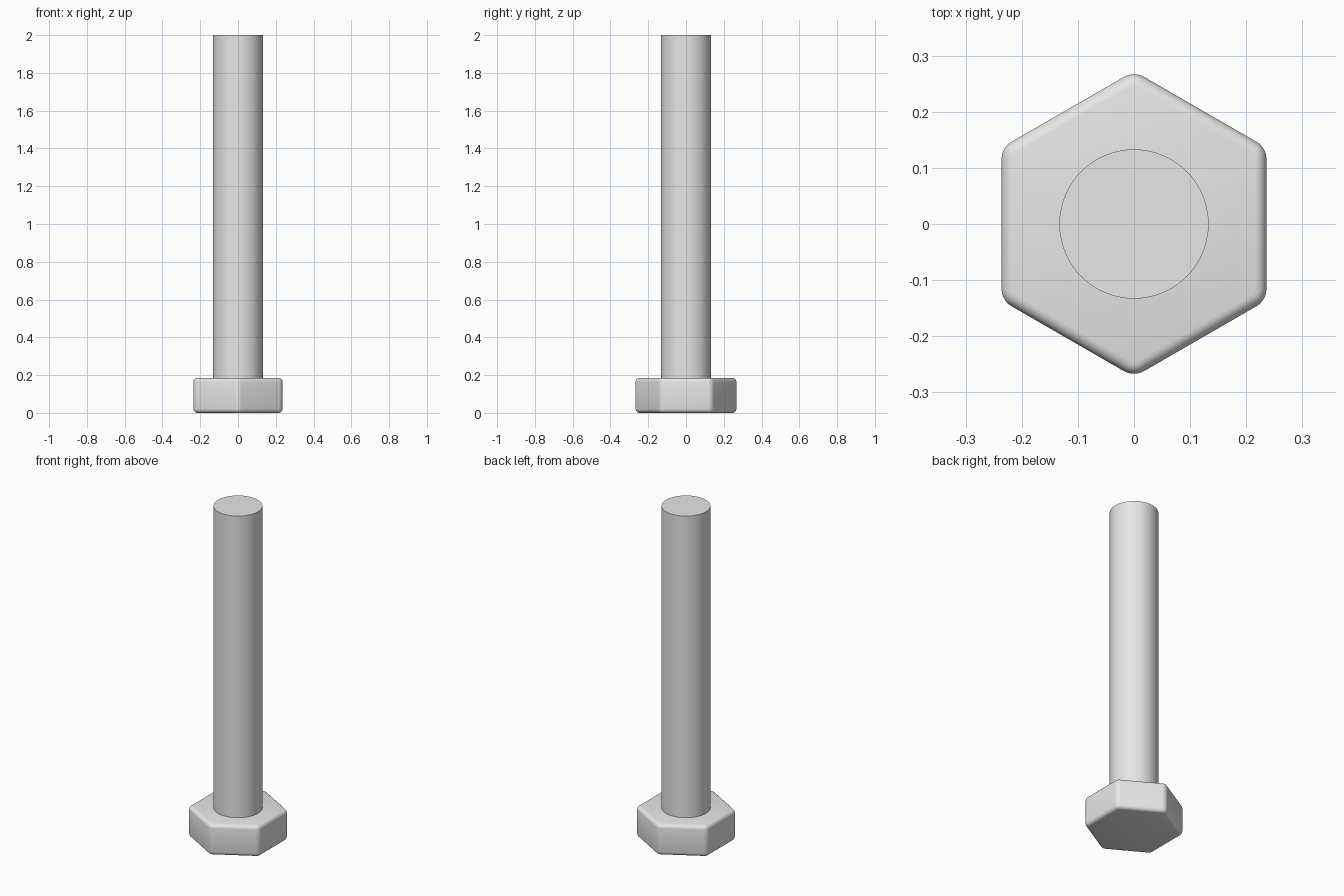
import bpy
import math

if "Cube" in bpy.data.objects:
    bpy.data.objects.remove(bpy.data.objects["Cube"], do_unlink=True)

HEAD_HEIGHT = 0.185
HEAD_APOTHEM = 0.236
SHANK_RADIUS = 0.133
TOTAL_HEIGHT = 2.0

steel = bpy.data.materials.new("light grey steel")
steel.use_nodes = True
steel.diffuse_color = (0.8, 0.8, 0.8, 1)
steel.node_tree.nodes["Principled BSDF"].inputs["Base Color"].default_value = (0.8, 0.8, 0.8, 1)


def prism(name, sides, radius, bottom, top, turn=0.0):
    bpy.ops.mesh.primitive_cylinder_add(
        vertices=sides, radius=radius, depth=top - bottom,
        location=(0, 0, (bottom + top) / 2), rotation=(0, 0, turn))
    obj = bpy.context.object
    obj.name = name
    obj.data.materials.append(steel)
    return obj


# Hexagonal head, corners towards front and back, all edges rounded
head = prism("hex_head", 6, HEAD_APOTHEM / math.cos(math.pi / 6), 0, HEAD_HEIGHT)
bevel = head.modifiers.new("rounded_edges", "BEVEL")
bevel.width = 0.021
bevel.segments = 5
bevel.limit_method = "ANGLE"
bevel.angle_limit = math.radians(30)
bpy.ops.object.modifier_apply(modifier=bevel.name)
bpy.ops.object.shade_smooth_by_angle(angle=math.radians(30))

# Plain round shank with a sharp flat end
shank = prism("shank", 64, SHANK_RADIUS, HEAD_HEIGHT - 0.01, TOTAL_HEIGHT)
bpy.ops.object.shade_smooth_by_angle(angle=math.radians(30))
